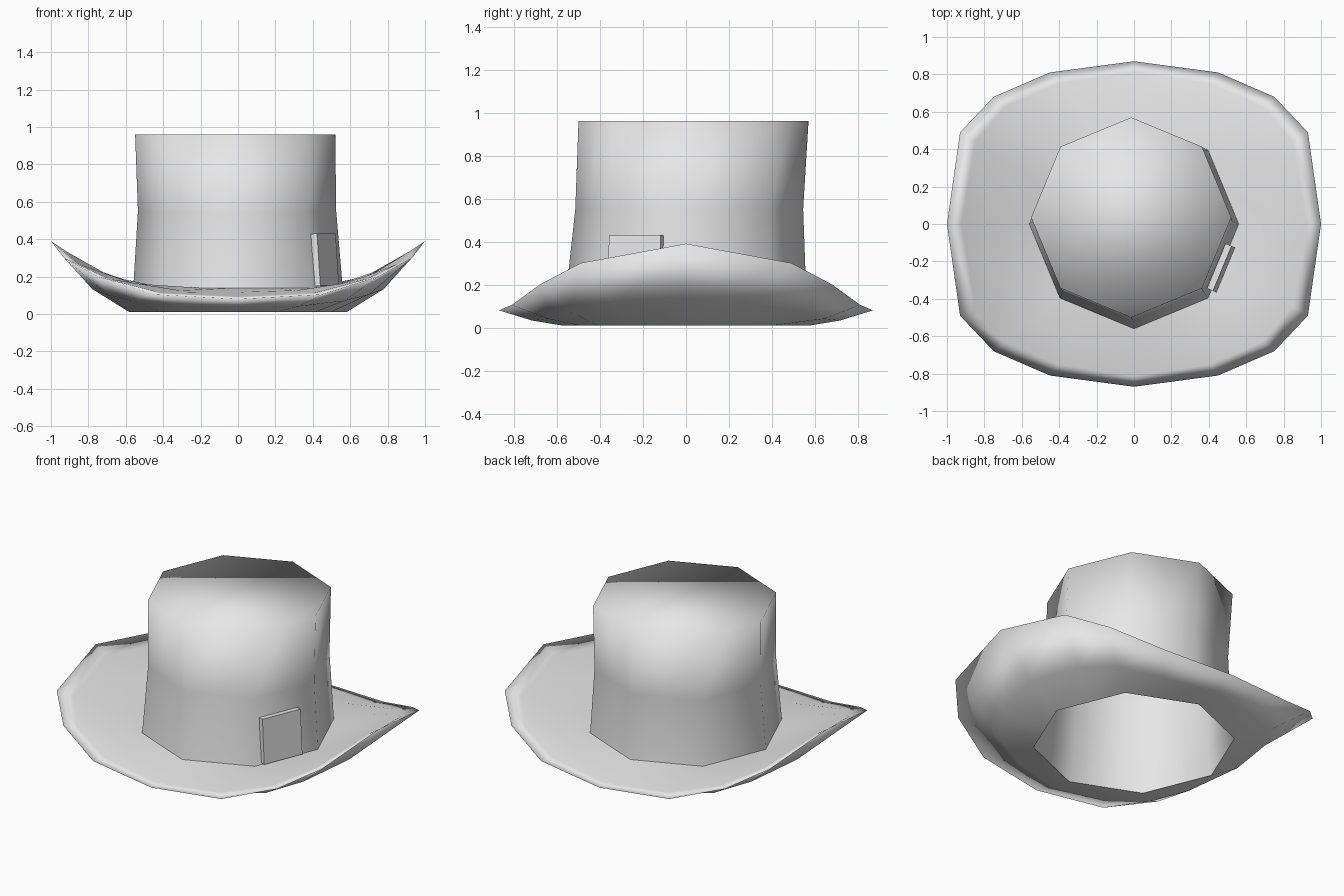
import bpy, bmesh, math
from mathutils import Vector, Matrix

cube = bpy.data.objects.get("Cube")
if cube:
    bpy.data.objects.remove(cube, do_unlink=True)

SIDES = 16

grey = bpy.data.materials.new("felt_grey")
grey.use_nodes = True
colour = (0.8, 0.8, 0.8, 1)
grey.diffuse_color = colour
grey.node_tree.nodes["Principled BSDF"].inputs["Base Color"].default_value = colour


def octagon(radius, cx, cy, z):
    """Ring of an octagon, with a point in the middle of every edge."""
    points = []
    for k in range(SIDES):
        a = math.tau * k / SIDES
        r = radius * (math.cos(math.pi / 8) if k % 2 else 1)
        points.append(Vector((cx + r * math.cos(a), cy + r * math.sin(a), z)))
    return points


def brim_edge():
    """Outer brim ring, mirrored from one quarter; sides curl up."""
    quarter = [(1, 0, .39), (.93, .49, .3), (.75, .68, .2), (.45, .81, .105), (0, .87, .08)]
    back = quarter + [(-x, y, z) for x, y, z in quarter[-2::-1]]
    ring = back + [(x, -y, z) for x, y, z in back[-2:0:-1]]
    return [Vector(p) for p in ring]


def between(inner, outer, t, power):
    """Ring part way across the brim, with a curved rise."""
    ring = []
    for a, b in zip(inner, outer):
        p = a.lerp(b, t)
        p.z = a.z + (b.z - a.z) * t ** power
        ring.append(p)
    return ring


def bridge(bm, lower, upper):
    for k in range(SIDES):
        j = (k + 1) % SIDES
        bm.faces.new((lower[k], lower[j], upper[j], upper[k]))


def finish(bm, name, smooth):
    mesh = bpy.data.meshes.new(name)
    bm.to_mesh(mesh)
    bm.free()
    obj = bpy.data.objects.new(name, mesh)
    bpy.context.collection.objects.link(obj)
    mesh.materials.append(grey)
    for face in mesh.polygons:
        face.use_smooth = smooth
    return obj


def loft(name, rings, cap=False):
    bm = bmesh.new()
    loops = [[bm.verts.new(p) for p in ring] for ring in rings]
    for lower, upper in zip(loops, loops[1:]):
        bridge(bm, lower, upper)
    if cap:
        bm.faces.new(loops[-1])
    return finish(bm, name, True)


opening = octagon(.58, 0, 0, .01)
base = octagon(.56, 0, 0, .14)
edge = brim_edge()

# Crown: open below, pinched waist, flat top
loft("crown", [opening, base, octagon(.53, -.005, .015, .55),
               octagon(.535, -.015, .035, .96)], cap=True)

# Brim: underside out to the edge, then back over the top to the crown
loft("brim", [opening, between(opening, edge, .47, 1.5), edge,
              between(base, edge, .82, 1.2), between(base, edge, .45, 1.2), base])

# Card tucked against one facet of the crown
bm = bmesh.new()
bmesh.ops.create_cube(bm, size=1, matrix=Matrix.Diagonal((.035, .26, .28, 1)))
place = (Matrix.Translation((.465, -.235, .29))
         @ Matrix.Rotation(-math.pi / 8, 4, 'Z')
         @ Matrix.Rotation(math.radians(-4), 4, 'Y'))
bmesh.ops.transform(bm, matrix=place, verts=bm.verts)
finish(bm, "card", False)
